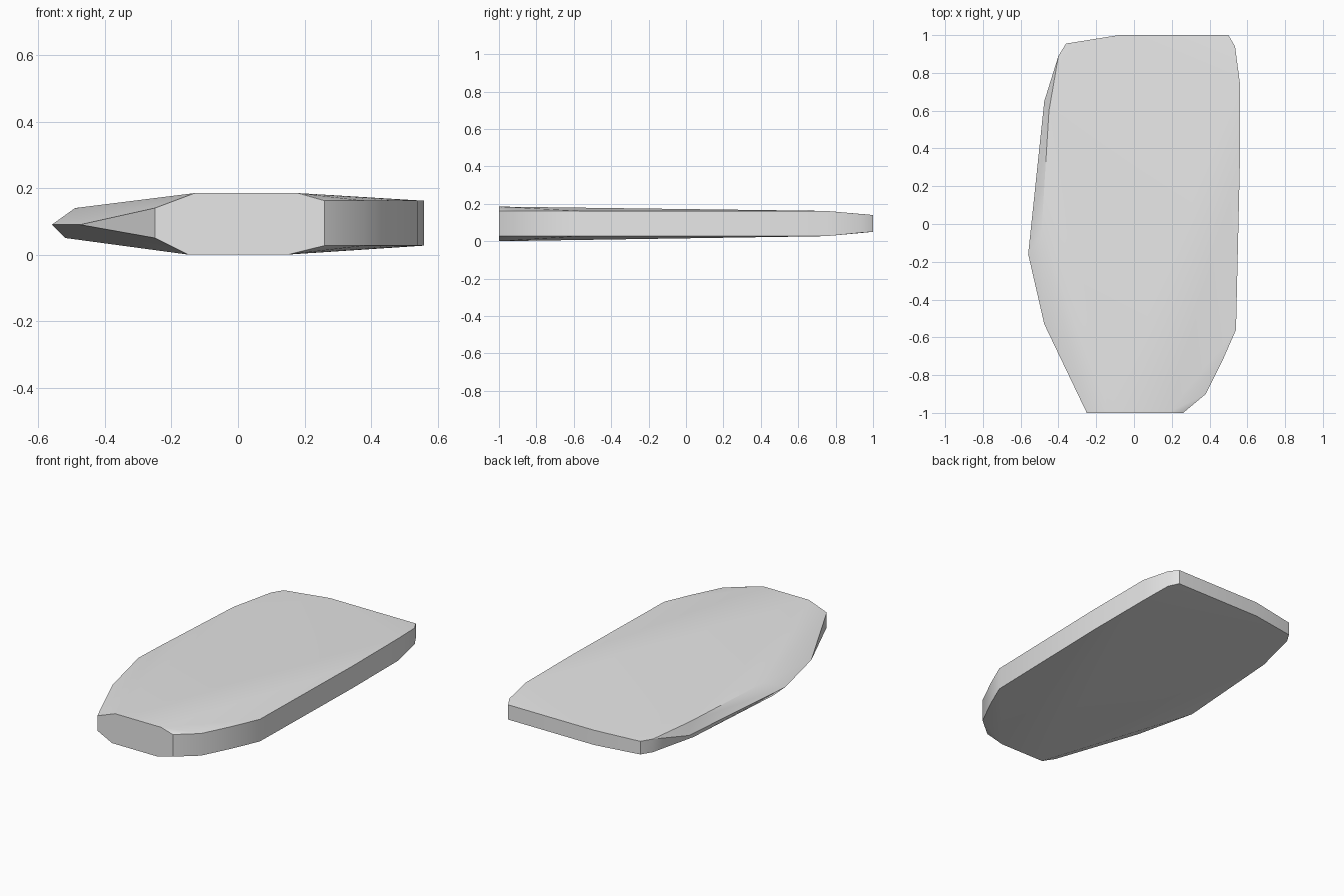
import bpy
import bmesh
import math

cube = bpy.data.objects.get("Cube")
if cube:
    bpy.data.objects.remove(cube, do_unlink=True)


def make_material(name, colour):
    material = bpy.data.materials.new(name)
    material.use_nodes = True
    material.diffuse_color = colour
    for node in material.node_tree.nodes:
        if node.type == 'BSDF_PRINCIPLED':
            node.inputs["Base Color"].default_value = colour
    return material


def hull_object(name, points, material):
    """Wrap the points in a faceted solid and merge its coplanar faces."""
    bm = bmesh.new()
    for point in points:
        bm.verts.new(point)
    result = bmesh.ops.convex_hull(bm, input=bm.verts[:])
    unused = {g for g in result["geom_interior"] + result["geom_unused"]
              if isinstance(g, bmesh.types.BMVert)}
    loose = [v for v in bm.verts if v in unused or not v.link_faces]
    bmesh.ops.delete(bm, geom=loose, context='VERTS')
    bmesh.ops.dissolve_limit(bm, angle_limit=math.radians(0.3),
                             verts=bm.verts[:], edges=bm.edges[:])
    bmesh.ops.recalc_face_normals(bm, faces=bm.faces[:])
    mesh = bpy.data.meshes.new(name)
    bm.to_mesh(mesh)
    bm.free()
    mesh.materials.append(material)
    obj = bpy.data.objects.new(name, mesh)
    bpy.context.collection.objects.link(obj)
    return obj


# Upright wall of the slab: x, y, lower z, upper z
wall = [
    (.26, -1, .027, .162), (.38, -.9, .027, .162), (.47, -.72, .027, .162),
    (.54, -.56, .027, .162), (.56, .3, .027, .162), (.56, .75, .027, .162),
    (.535, .94, .046, .145), (.5, 1, .05, .14), (-.08, 1, .05, .14),
    (-.36, .955, .05, .13), (-.4, .89, .05, .13), (-.25, -1, .05, .14),
]
points = [(x, y, z) for x, y, low, high in wall for z in (low, high)]

# Raised crown and belly at the blunt front end
points += [(-.13, -1, .185), (.18, -1, .185), (-.15, -1, 0), (.15, -1, 0)]

# Pointed ridge along the right flank, with its upper and lower shoulders
points += [(-.475, -.53, .09), (-.56, -.16, .09), (-.475, .65, .08)]
points += [(-.49, -.05, .14), (-.45, .6, .14)]
points += [(-.52, -.1, .05), (-.47, .6, .05)]

slab = hull_object("slab", points, make_material("light grey", (.8, .8, .8, 1)))

# Soft shading with crisp rims
bpy.ops.object.select_all(action='DESELECT')
slab.select_set(True)
bpy.context.view_layer.objects.active = slab
bpy.ops.object.shade_smooth_by_angle(angle=math.radians(30))
